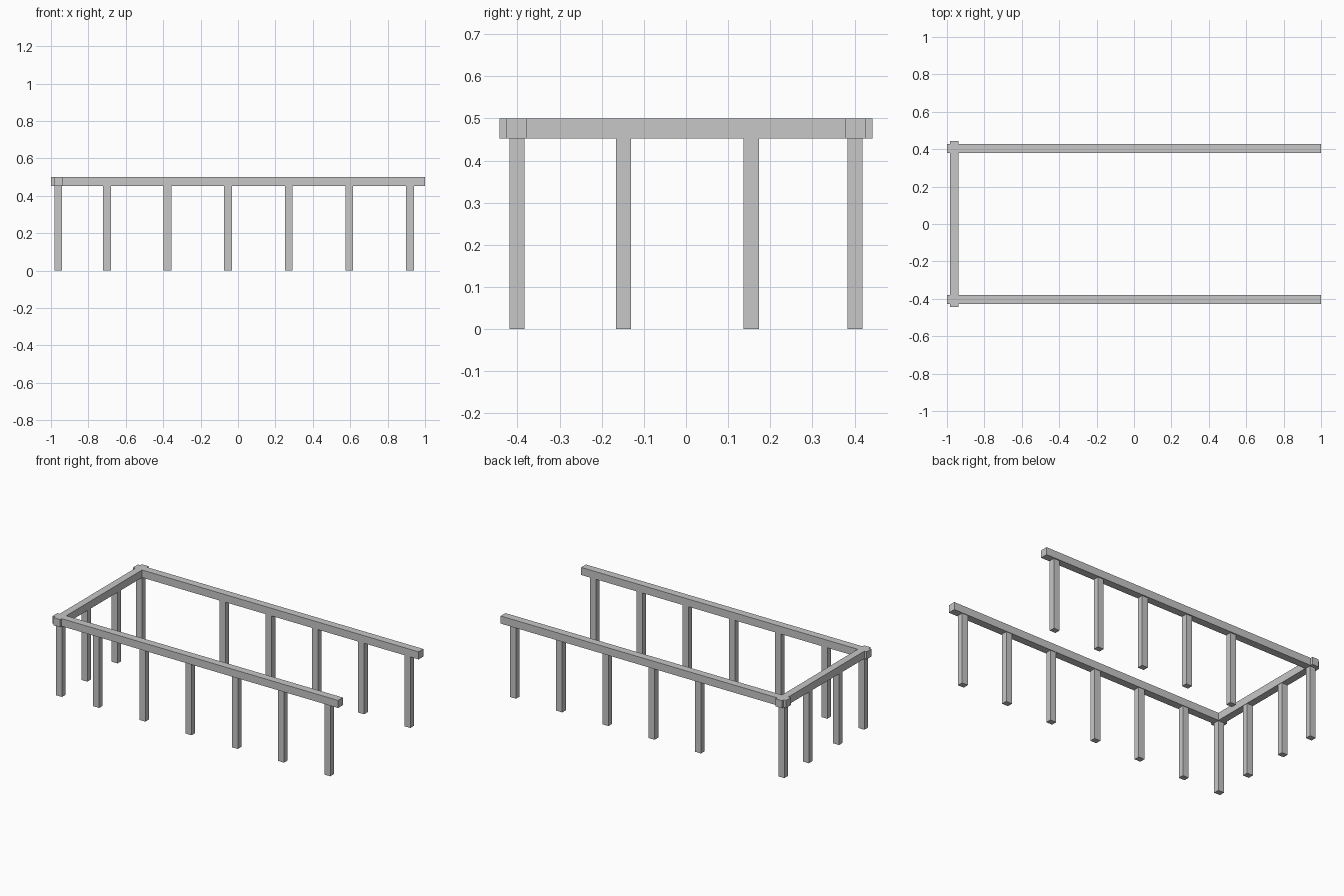
import bpy
import bmesh
from mathutils import Matrix, Vector

cube = bpy.data.objects.get("Cube")
if cube:
    bpy.data.objects.remove(cube, do_unlink=True)

# One light grey for the whole frame
grey = bpy.data.materials.new("light_grey_timber")
grey.use_nodes = True
colour = (0.57, 0.57, 0.57, 1)
grey.diffuse_color = colour
grey.node_tree.nodes["Principled BSDF"].inputs["Base Color"].default_value = colour


def box(name, centre, size):
    mesh = bpy.data.meshes.new(name)
    bm = bmesh.new()
    bmesh.ops.create_cube(bm, size=1, matrix=Matrix.Diagonal((*size, 1)))
    bm.to_mesh(mesh)
    bm.free()
    mesh.materials.append(grey)
    obj = bpy.data.objects.new(name, mesh)
    obj.location = Vector(centre)
    bpy.context.collection.objects.link(obj)


TOP, BEAM = 0.5, 0.048
POST_H = TOP - BEAM
BEAM_Z = TOP - BEAM / 2
END_X = -0.961


def post(name, x, y):
    box(name, (x, y, POST_H / 2), (0.042, 0.036, POST_H))


# Long side beams on a corner post and evenly spaced posts, one fewer at the back
for side, s, count in (("right", -1, 6), ("left", 1, 5)):
    box(f"{side}_beam", (0, s * 0.403, BEAM_Z), (2, BEAM, BEAM))
    post(f"{side}_corner_post", END_X, s * 0.401)
    for i in range(count):
        post(f"{side}_post_{i + 1}", 0.919 - 0.324 * i, s * 0.401)

# End beam crossing the side beams, with two posts between the corners
box("end_beam", (END_X, 0, BEAM_Z), (0.046, 0.886, BEAM))
for i, y in enumerate((-0.148, 0.155)):
    post(f"end_post_{i + 1}", END_X, y)
